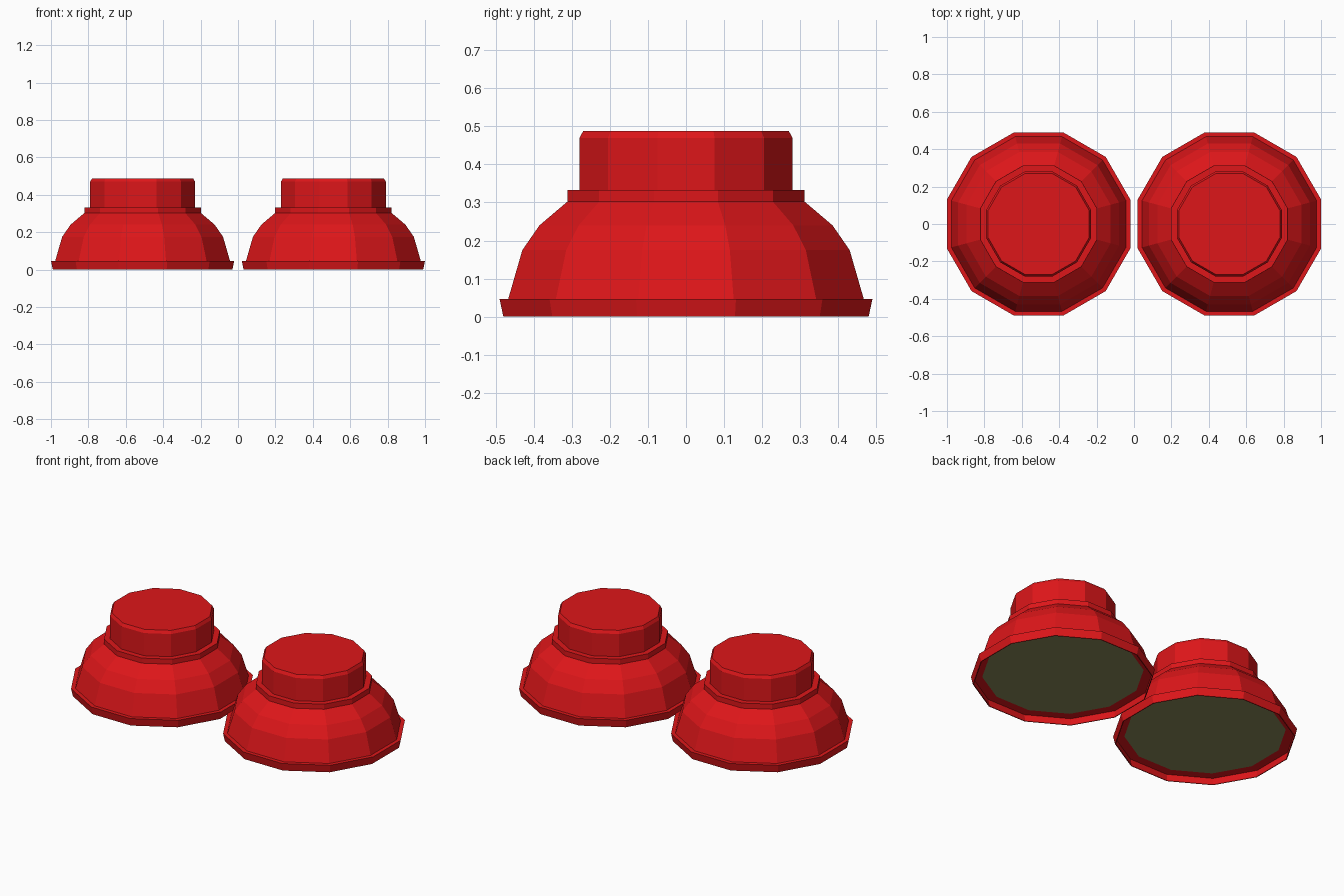
import bpy, bmesh
from math import cos, sin, pi

if "Cube" in bpy.data.objects:
    bpy.data.objects.remove(bpy.data.objects["Cube"])

SIDES = 12


def material(name, rgb):
    m = bpy.data.materials.new(name)
    m.diffuse_color = (*rgb, 1)
    m.use_nodes = True
    m.node_tree.nodes["Principled BSDF"].inputs["Base Color"].default_value = m.diffuse_color
    return m


def lathe(name, profile, mat, x, cap_start=False, cap_end=False):
    """Revolve (flat-to-centre distance, z) points into a 12-sided solid."""
    bm = bmesh.new()
    rings = []
    for r, z in profile:
        rad = r / cos(pi / SIDES)
        rings.append([bm.verts.new((rad * cos((2 * i + 1) * pi / SIDES),
                                    rad * sin((2 * i + 1) * pi / SIDES), z))
                      for i in range(SIDES)])
    for a, b in zip(rings, rings[1:]):
        for i in range(SIDES):
            j = (i + 1) % SIDES
            bm.faces.new((a[i], a[j], b[j], b[i]))
    if cap_start:
        bm.faces.new(rings[0][::-1])
    if cap_end:
        bm.faces.new(rings[-1])
    mesh = bpy.data.meshes.new(name)
    bm.to_mesh(mesh)
    bm.free()
    mesh.materials.append(mat)
    ob = bpy.data.objects.new(name, mesh)
    ob.location.x = x
    bpy.context.collection.objects.link(ob)
    return ob


red = material("red", (0.73, 0.008, 0.01))
olive = material("olive", (0.25, 0.25, 0.10))

# Recessed underside, flared lip, dome, collar and chamfered cap
body = [(0.43, 0.045), (0.483, 0.045), (0.475, 0.0),
        (0.48, 0.0), (0.49, 0.047), (0.467, 0.047),
        (0.43, 0.175), (0.385, 0.24), (0.312, 0.302),
        (0.312, 0.333), (0.28, 0.333), (0.28, 0.47), (0.27, 0.488)]

for side, x in (("left", -0.51), ("right", 0.51)):
    lathe(f"{side}_dome", body, red, x, cap_end=True)
    # Base plate set into the underside
    lathe(f"{side}_base_plate", [(0.43, 0.045), (0.43, 0.06)], olive, x,
          cap_start=True, cap_end=True)
